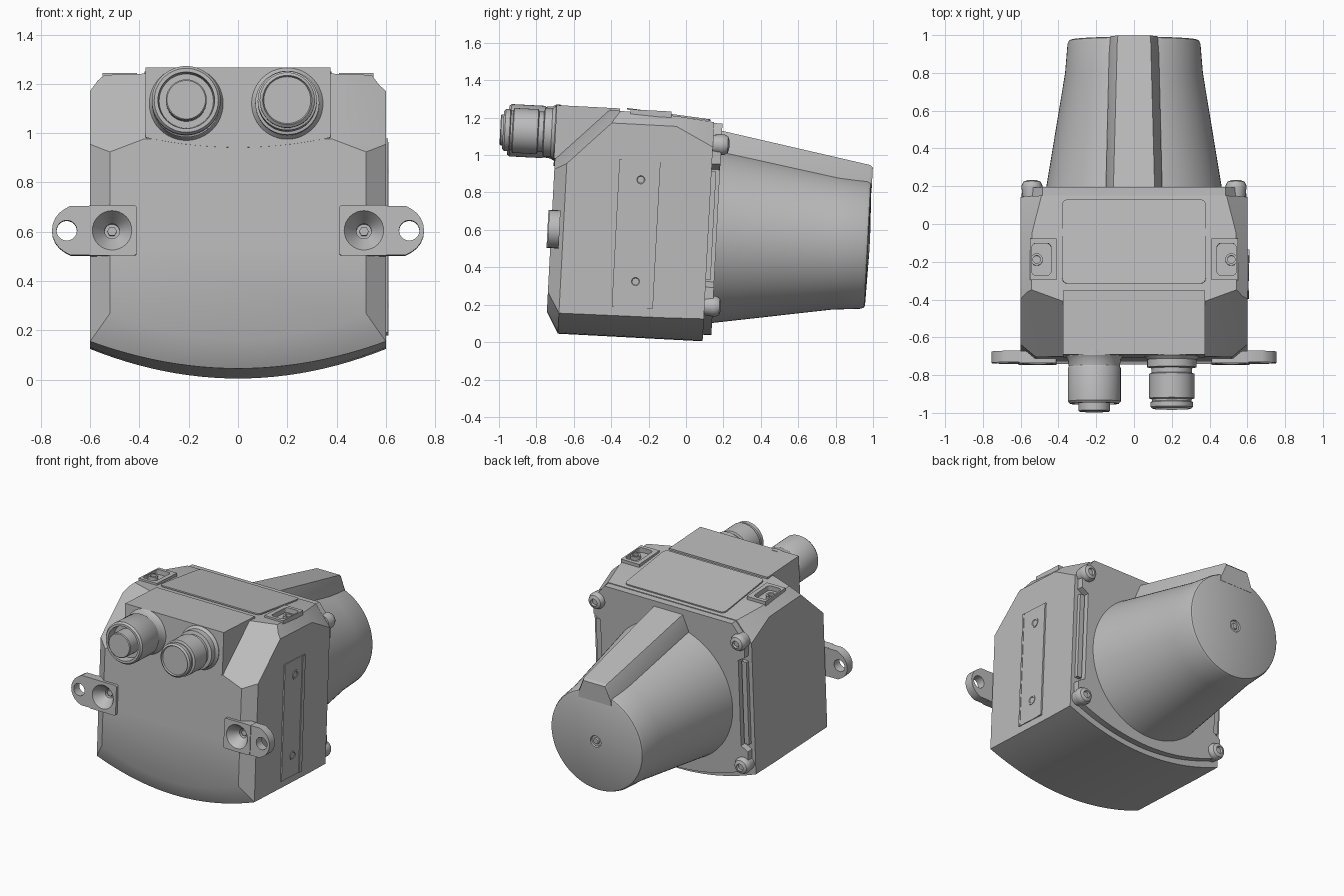
import bpy, bmesh, math
from mathutils import Matrix

if "Cube" in bpy.data.objects:
    bpy.data.objects.remove(bpy.data.objects["Cube"])

grey = bpy.data.materials.new("grey")
grey.diffuse_color = (0.5, 0.5, 0.5, 1)
grey.use_nodes = True
grey.node_tree.nodes["Principled BSDF"].inputs["Base Color"].default_value = grey.diffuse_color
PARTS = []


def make(name, verts, faces, angle=30):
    me = bpy.data.meshes.new(name)
    me.from_pydata(verts, [], faces)
    bm = bmesh.new()
    bm.from_mesh(me)
    bmesh.ops.remove_doubles(bm, verts=bm.verts, dist=1e-5)
    bmesh.ops.recalc_face_normals(bm, faces=bm.faces)
    bm.to_mesh(me)
    bm.free()
    me.materials.append(grey)
    ob = bpy.data.objects.new(name, me)
    bpy.context.collection.objects.link(ob)
    ob["angle"] = angle
    PARTS.append(ob)
    return ob


def loft(name, rings, angle=30):
    """Join equal-length closed rings and cap both ends."""
    n, v = len(rings[0]), [p for r in rings for p in r]
    f = [(k*n+i, k*n+(i+1) % n, (k+1)*n+(i+1) % n, (k+1)*n+i)
         for k in range(len(rings)-1) for i in range(n)]
    f += [tuple(range(n)), tuple(range(len(v)-n, len(v)))]
    return make(name, v, f, angle)


def slab(name, outline, y0, y1):
    """Extrude an xz outline along y."""
    return loft(name, [[(x, y, z) for x, z in outline] for y in (y0, y1)])


def box(name, x, y, z):
    return slab(name, [(x[0], z[0]), (x[1], z[0]), (x[1], z[1]), (x[0], z[1])], *y)


def lathe(name, profile, cx, cz, n=48):
    """Revolve (radius, y) points about an axis parallel to y."""
    ring = [(math.cos(i*math.tau/n), math.sin(i*math.tau/n)) for i in range(n)]
    return loft(name, [[(cx+r*c, y, cz+r*s) for c, s in ring] for r, y in profile])


def turn_to_x(ob, x, y, z, sign=1):
    """Move a part lathed at the origin so that its -y end faces sideways."""
    ob.data.transform(Matrix.Translation((x, y, z)) @ Matrix.Rotation(sign*math.pi/2, 4, 'Z'))
    return ob


def cut(ob, cutter):
    m = ob.modifiers.new("cut", 'BOOLEAN')
    m.operation, m.object, m.solver = 'DIFFERENCE', cutter, 'EXACT'
    bpy.context.view_layer.objects.active = ob
    bpy.ops.object.modifier_apply(modifier=m.name)


def discard(ob):
    PARTS.remove(ob)
    bpy.data.objects.remove(ob)


def rounded(cx, cz, w, h, r, n=6):
    pts = []
    for k, (sx, sz) in enumerate([(1, 1), (-1, 1), (-1, -1), (1, -1)]):
        for i in range(n+1):
            a = (k + i/n) * math.pi/2
            pts.append((cx+sx*(w-r)+r*math.cos(a), cz+sz*(h-r)+r*math.sin(a)))
    return pts


# Main body: bowed bottom, chamfered front and top corners
def section(y, w, z_mid, z_side, z_sh, x_top, z_top):
    bow = [(w*t/12, y, z_mid+(z_side-z_mid)*(t/12)**2) for t in range(-12, 13)]
    return bow + [(w, y, z_sh), (x_top, y, z_top), (-x_top, y, z_top), (-w, y, z_sh)]


body = loft("body", [
    section(-0.72, 0.52, 0.125, 0.23, 1.15, 0.48, 1.228),
    section(-0.655, 0.6, 0.01, 0.12, 1.15, 0.545, 1.228),
    section(-0.08, 0.6, 0.01, 0.125, 1.15, 0.54, 1.205),
    section(0.12, 0.6, 0.01, 0.13, 1.05, 0.49, 1.183)])

# Slanted top front, cut deeper towards the outer corners
rings = []
for x, c in [(-0.8, 1.50), (-0.38, 1.66), (0.38, 1.66), (0.8, 1.50)]:
    rings.append([(x, -0.2, c-0.2), (x, -1.2, c-1.2), (x, -1.2, c-0.2)])
slant = loft("slant_cutter", rings)
cut(body, slant)
discard(slant)

# Connector housing with bowed lower edge
bow = [(0.375*t/10, 0.905+0.04*(t/10)**2) for t in range(-10, 11)]
slab("connector_housing", bow + [(0.375, 1.23), (-0.375, 1.23)], -0.725, -0.385)

# Connectors
CZ = 1.083
lathe("socket_connector", [(0.15, -0.70), (0.15, -0.728), (0.14, -0.745), (0.135, -0.78), (0.14, -0.79),
      (0.14, -0.965), (0.13, -0.978), (0.115, -0.978), (0.11, -0.92), (0.083, -0.92),
      (0.083, -1.015), (0.078, -1.02)], -0.21, CZ)
lathe("plug_connector", [(0.145, -0.70), (0.145, -0.728), (0.13, -0.745), (0.13, -0.785), (0.108, -0.79),
      (0.108, -0.815), (0.12, -0.82), (0.12, -0.95), (0.105, -0.955), (0.105, -0.965),
      (0.112, -0.97), (0.112, -0.995), (0.1, -1.005), (0.095, -0.995)], 0.2, CZ)

# Mounting brackets with countersink and ear hole
BZ = 0.567
for s, side in ((1, "right"), (-1, "left")):
    tip = [(s*(0.655+0.1*math.cos(a)), BZ+0.1*math.sin(a)*1.0)
           for a in [math.radians(d) for d in range(-75, 76, 15)]]
    plate = [(s*0.60, BZ-0.1), (s*0.68, BZ-0.1)] + tip[1:-1] + [(s*0.68, BZ+0.1), (s*0.60, BZ+0.1)]
    ear = slab(side + "_bracket_ear", plate, -0.735, -0.675)
    hole = lathe("hole_cutter", [(0.041, -0.8), (0.041, -0.6)], s*0.695, BZ, 32)
    cut(ear, hole)
    discard(hole)
    pad = slab(side + "_bracket_pad", rounded(s*0.511, BZ, 0.1, 0.102, 0.012, 3), -0.74, -0.676)
    sink = lathe("sink_cutter", [(0.084, -0.76), (0.08, -0.74), (0.03, -0.67), (0.03, -0.64)], s*0.511, BZ, 32)
    cut(pad, sink)
    cut(body, sink)
    discard(sink)
    lathe(side + "_bracket_screw", [(0.02, -0.63), (0.02, -0.665)], s*0.511, BZ, 6)

# Top panel, lying on the sloped top
panel = slab("top_panel", rounded(0, 0, 0.38, 0.225, 0.03), -0.003, 0.006)
panel.data.transform(Matrix.Translation((0, -0.125, 1.21)) @ Matrix.Rotation(math.radians(-4.8), 4, 'X')
                     @ Matrix.Rotation(math.pi/2, 4, 'X'))

# Raised pockets at the top corners
for s, side in ((1, "right"), (-1, "left")):
    rim = box(side + "_top_pocket", sorted((s*0.41, s*0.55)), (-0.33, -0.11), (1.15, 1.228))
    bore = slab("bore_cutter", rounded(0, 0, 0.05, 0.085, 0.02), -0.05, 0.05)
    bore.data.transform(Matrix.Translation((s*0.49, -0.22, 1.245)) @ Matrix.Rotation(math.pi/2, 4, 'X'))
    cut(rim, bore)
    cut(body, bore)
    discard(bore)
    screw = lathe(side + "_top_screw", [(0.032, 0), (0.032, 0.03), (0.02, 0.03), (0.02, 0.015)], 0, 0, 24)
    screw.data.transform(Matrix.Translation((s*0.515, -0.22, 1.19)) @ Matrix.Rotation(math.pi/2, 4, 'X'))

# Right side cover plate, raised rails and screws
box("side_plate", (0.59, 0.606), (-0.375, -0.155), (0.17, 0.96))
box("side_rail_rear", (0.59, 0.611), (-0.185, -0.155), (0.17, 0.955))
box("side_rail_front", (0.59, 0.609), (-0.375, -0.362), (0.17, 0.96))
for z in (0.31, 0.855):
    turn_to_x(lathe("side_screw", [(0.032, 0.01), (0.032, -0.004), (0.022, -0.004), (0.018, 0.0)], 0, 0, 24),
              0.606, -0.255, z)

# Rear flange, narrowed at the sides between the screw lobes
half = [(0.575, 0.17), (0.575, 0.3), (0.525, 0.33), (0.525, 0.93), (0.575, 0.96), (0.575, 1.07), (0.485, 1.178)]
arc = [(0.575*t/12, 0.045+0.125*(t/12)**2) for t in range(-11, 12)]
slab("rear_flange", arc + half + [(-x, z) for x, z in reversed(half)], 0.1, 0.165)
for s in (1, -1):
    box("side_strip", sorted((s*0.537, s*0.572)), (0.1, 0.145), (0.34, 0.92))
    for z in (0.2, 1.065):
        lathe("rear_screw", [(0.05, 0.12), (0.055, 0.165), (0.055, 0.18), (0.045, 0.2),
                             (0.024, 0.208), (0.02, 0.195)], s*0.54, z, 24)

# Tapered nose with slightly domed end
NZ = 0.58
lathe("nose_cone", [(0.478, 0.13), (0.468, 0.175), (0.365, 0.8), (0.352, 0.955), (0.345, 0.972),
                    (0.335, 0.977), (0.04, 0.985), (0.036, 0.975), (0.022, 0.975), (0.018, 0.983)], 0, NZ, 96)

# Rib along the top of the nose
ribs = []
for y, low, high, wb, wt in [(0.13, 0.3, 0.565, 0.15, 0.11), (0.965, 0.28, 0.418, 0.13, 0.088),
                             (0.98, 0.28, 0.405, 0.125, 0.083)]:
    ribs.append([(-wb, y, NZ+low), (wb, y, NZ+low), (wb, y, NZ+high-0.1), (wt, y, NZ+high),
                 (-wt, y, NZ+high), (-wb, y, NZ+high-0.1)])
loft("nose_rib", ribs)

# Lean the whole unit slightly and keep crisp edges
lean = (Matrix.Translation((0, 0, 0.6)) @ Matrix.Rotation(math.radians(-3), 4, 'X')
        @ Matrix.Translation((0, 0, -0.6)))
for ob in PARTS:
    me = ob.data
    me.transform(lean)
    me.shade_smooth()
    me.set_sharp_from_angle(angle=math.radians(ob["angle"]))
    del ob["angle"]
